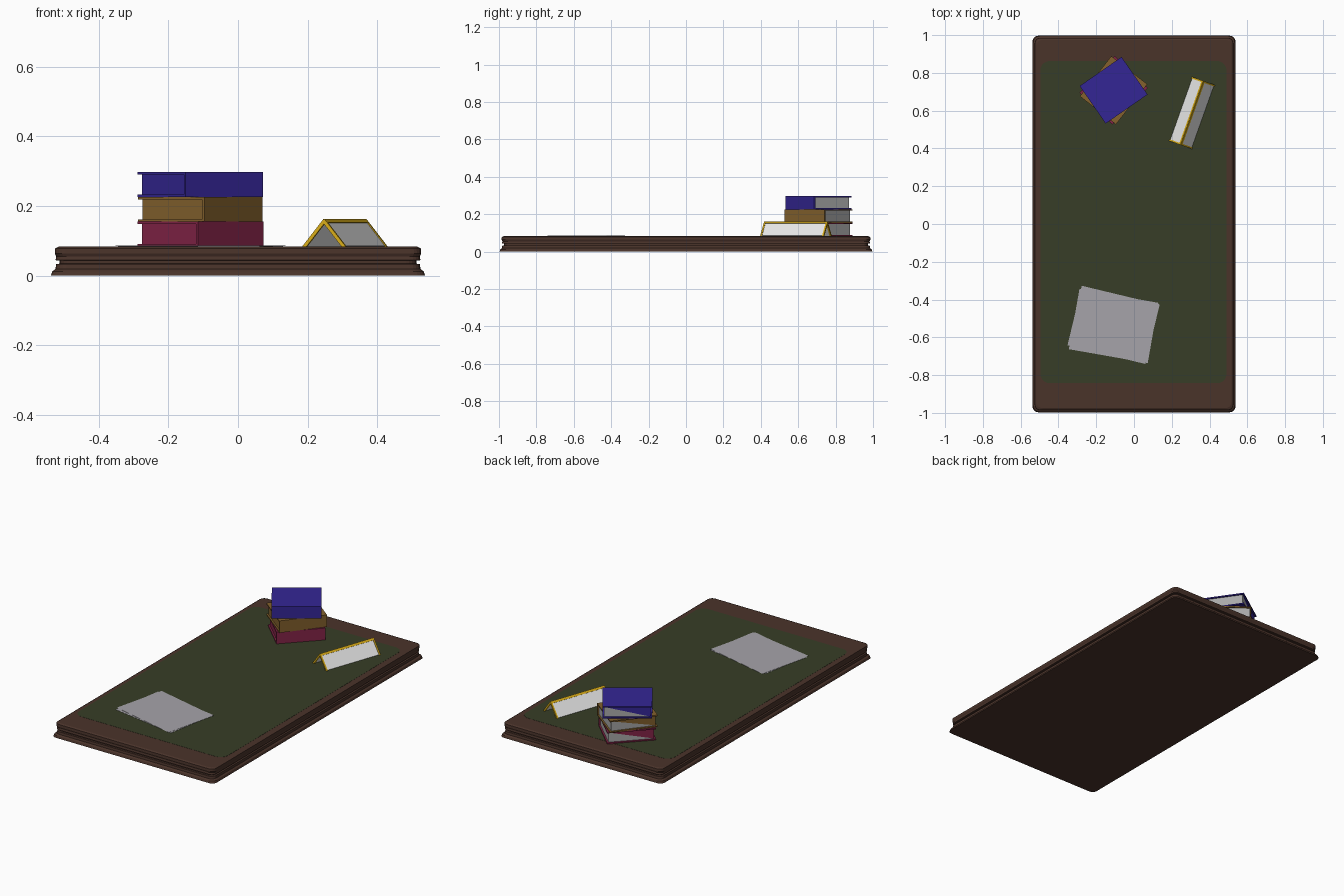
import bpy, bmesh
from math import cos, sin, pi, radians, atan2, hypot
from mathutils import Matrix, Vector

cube = bpy.data.objects.get("Cube")
if cube:
    bpy.data.objects.remove(cube, do_unlink=True)


def material(name, rgb):
    m = bpy.data.materials.new(name)
    m.use_nodes = True
    m.diffuse_color = (*rgb, 1)
    m.node_tree.nodes["Principled BSDF"].inputs["Base Color"].default_value = (*rgb, 1)
    return m


WOOD = material("dark wood", (0.068, 0.033, 0.023))
FELT = material("green felt", (0.038, 0.048, 0.020))
BLUE = material("blue cover", (0.034, 0.019, 0.30))
TAN = material("tan cover", (0.23, 0.12, 0.026))
RED = material("red cover", (0.23, 0.018, 0.065))
YELLOW = material("yellow trim", (0.70, 0.42, 0.01))
PAPER = material("grey paper", (0.38, 0.37, 0.40))
PAGES = material("page edges", (0.40, 0.40, 0.40))
WHITE = material("white card", (0.80, 0.80, 0.80))
TOP = 0.083


def finish(name, bm, mats, matrix=None):
    bmesh.ops.recalc_face_normals(bm, faces=bm.faces)
    mesh = bpy.data.meshes.new(name)
    bm.to_mesh(mesh)
    bm.free()
    for m in mats:
        mesh.materials.append(m)
    ob = bpy.data.objects.new(name, mesh)
    bpy.context.collection.objects.link(ob)
    if matrix:
        ob.matrix_world = matrix
    return ob


def add_box(bm, lo, hi):
    lo, hi = Vector(lo), Vector(hi)
    mat = Matrix.Translation((lo + hi) / 2) @ Matrix.Diagonal((*(hi - lo), 1))
    return bmesh.ops.create_cube(bm, size=1, matrix=mat)["verts"]


def place(x, y, z, degrees):
    return Matrix.Translation((x, y, z)) @ Matrix.Rotation(radians(degrees), 4, "Z")


def rounded_rect(hx, hy, r, steps=5):
    pts = []
    for q, (sx, sy) in enumerate([(1, 1), (-1, 1), (-1, -1), (1, -1)]):
        for i in range(steps + 1):
            a = (q + i / steps) * pi / 2
            pts.append((sx * (hx - r) + r * cos(a), sy * (hy - r) + r * sin(a)))
    return pts


def lofted_slab(name, levels, length_extra, radius, mat, matrix=None):
    """Stack of rounded rectangles given as (half width, height)."""
    bm = bmesh.new()
    rings = [[bm.verts.new((x, y, z)) for x, y in rounded_rect(h, h + length_extra, radius)]
             for h, z in levels]
    n = len(rings[0])
    for a, b in zip(rings, rings[1:]):
        for i in range(n):
            j = (i + 1) % n
            bm.faces.new((a[i], a[j], b[j], b[i]))
    bm.faces.new(rings[0][::-1])
    bm.faces.new(rings[-1])
    return finish(name, bm, [mat], matrix)


# Moulded table top
lofted_slab("table_top", [(0.537, 0), (0.533, 0.012), (0.524, 0.019), (0.522, 0.033),
                          (0.512, 0.034), (0.512, 0.043), (0.524, 0.044), (0.522, 0.055),
                          (0.526, 0.064), (0.525, 0.078), (0.515, TOP)], 0.46, 0.03, WOOD)

# Felt inlay
lofted_slab("felt_inlay", [(0.493, TOP - 0.002), (0.493, TOP + 0.0008)], 0.36, 0.05, FELT,
            Matrix.Translation((-0.003, 0.01, 0)))


# Closed books: spine on -y, fore edge on +y
def book(name, mat, z, degrees, height=0.0715, length=0.27, width=0.242):
    x, y, t, inset = length / 2, width / 2, 0.007, 0.009
    where = place(-0.108, 0.708, z, degrees)
    bm = bmesh.new()
    add_box(bm, (-x, -y, 0), (x, y, t))
    add_box(bm, (-x, -y, height - t), (x, y, height))
    add_box(bm, (-x, -y, t), (x, -y + inset, height - t))
    finish(name + "_cover", bm, [mat], where)

    bm = bmesh.new()
    add_box(bm, (-x + inset, -y + inset, t), (x - inset, y - inset, height - t))
    bm.normal_update()
    # Page colour on the +x end and on the near half of the fore edge
    fore = next(f for f in bm.faces if f.normal.y > 0.9)
    corner = [v for v in fore.verts if (v.co.x > 0) == (v.co.z > height / 2)]
    bmesh.utils.face_split(fore, *corner)
    for f in bm.faces:
        c = f.calc_center_median()
        paged = f.normal.x > 0.9 or (f.normal.y > 0.9 and c.x > 0)
        f.material_index = 1 if paged else 0
    finish(name + "_pages", bm, [mat, PAGES], where)


book("red_book", RED, TOP, 46)
book("tan_book", TAN, TOP + 0.0715, 52)
book("blue_book", BLUE, TOP + 0.143, 34.7)

# Loose sheets
for i, turn in enumerate((-10, -13.5)):
    bm = bmesh.new()
    add_box(bm, (-0.212, -0.162, 0), (0.212, 0.162, 0.001))
    finish(f"paper_sheet_{i + 1}", bm, [PAPER],
           place(-0.108, -0.54 + 0.006 * i, TOP + 0.001 + 0.001 * i, turn))

# Tent-folded card: two leaning panels with trim along the ridge and ends
half, rise, run = 0.18, 0.078, 0.064
slope, lean = hypot(rise, run), atan2(rise, run)
tent = place(0.307, 0.588, TOP + rise, 70.4)
for side, label in ((1, "left"), (-1, "right")):
    panel = tent @ Matrix.Rotation(pi if side < 0 else 0, 4, "Z") @ Matrix.Rotation(-lean, 4, "X")
    bm = bmesh.new()
    add_box(bm, (-half + 0.004, 0.006, -0.006), (half - 0.004, slope - 0.004, -0.001))
    finish(f"{label}_card_panel", bm, [WHITE], panel)
    bm = bmesh.new()
    add_box(bm, (-half, 0, -0.008), (half, 0.012, 0.002))
    for end in (-1, 1):
        a, b = sorted((end * half, end * (half - 0.009)))
        add_box(bm, (a, 0.012, -0.008), (b, slope, 0.002))
    finish(f"{label}_card_trim", bm, [YELLOW], panel)
